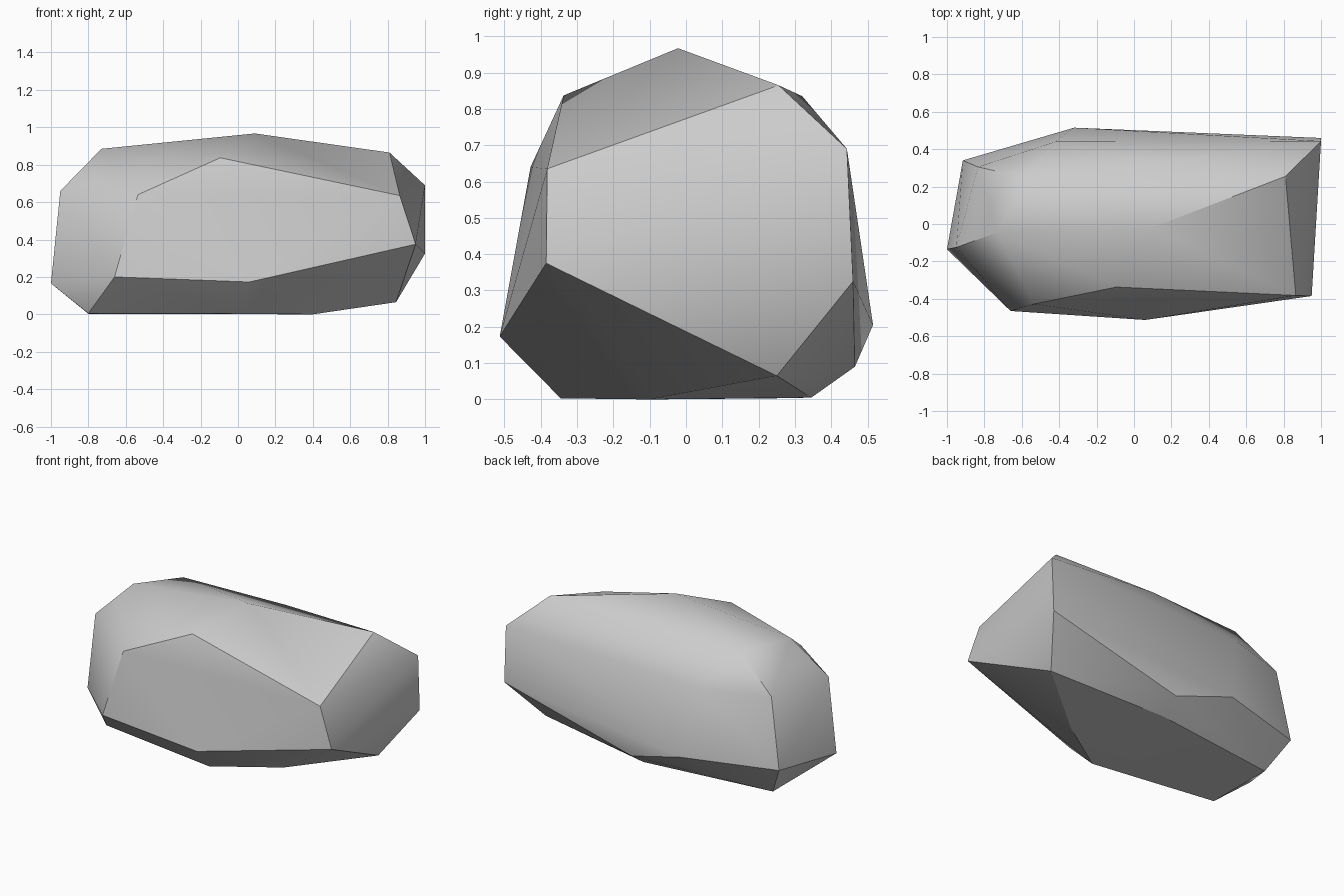
import bpy
import bmesh
import math

cube = bpy.data.objects.get("Cube")
if cube:
    bpy.data.objects.remove(cube, do_unlink=True)

# Stone material
stone = bpy.data.materials.new("stone_grey")
stone.use_nodes = True
grey = (0.6, 0.6, 0.6, 1.0)
stone.diffuse_color = grey
bsdf = next(n for n in stone.node_tree.nodes if n.type == 'BSDF_PRINCIPLED')
bsdf.inputs["Base Color"].default_value = grey
bsdf.inputs["Roughness"].default_value = 0.9

# Corners of the chiselled boulder, grouped by region
base = [(0.07, 0.345, 0.005), (0.40, -0.10, 0.0), (0.03, -0.345, 0.003),
        (-0.80, -0.225, 0.005), (-0.80, 0.24, 0.003), (0.845, 0.25, 0.065)]
lower_rim = [(1.0, 0.46, 0.325), (0.95, -0.385, 0.375), (0.06, -0.513, 0.173),
             (-0.66, -0.465, 0.20), (-1.0, -0.135, 0.165), (-0.915, 0.34, 0.21),
             (-0.32, 0.515, 0.205), (0.07, 0.465, 0.09)]
upper_rim = [(1.0, 0.443, 0.69), (0.865, -0.382, 0.635), (-0.535, -0.428, 0.64),
             (-0.95, -0.125, 0.66), (-0.835, 0.305, 0.66), (-0.42, 0.44, 0.65)]
crown = [(0.09, -0.022, 0.967), (0.81, 0.255, 0.865), (-0.095, -0.337, 0.837),
         (-0.73, -0.045, 0.885), (-0.57, 0.245, 0.86), (0.12, 0.32, 0.835)]

# Wrap the corners in a faceted skin
bm = bmesh.new()
for co in base + lower_rim + upper_rim + crown:
    bm.verts.new(co)
hull = bmesh.ops.convex_hull(bm, input=bm.verts[:])
loose = [v for v in bm.verts if not v.link_faces]
bmesh.ops.delete(bm, geom=loose, context='VERTS')
bmesh.ops.dissolve_limit(bm, angle_limit=math.radians(1.0),
                         verts=bm.verts[:], edges=bm.edges[:])
bmesh.ops.recalc_face_normals(bm, faces=bm.faces[:])

mesh = bpy.data.meshes.new("boulder")
bm.to_mesh(mesh)
bm.free()
mesh.materials.append(stone)
boulder = bpy.data.objects.new("boulder", mesh)
bpy.context.collection.objects.link(boulder)

# Soft shading across shallow edges, crisp on steep ones
for ob in bpy.context.selected_objects:
    ob.select_set(False)
boulder.select_set(True)
bpy.context.view_layer.objects.active = boulder
bpy.ops.object.shade_smooth_by_angle(angle=math.radians(30))
